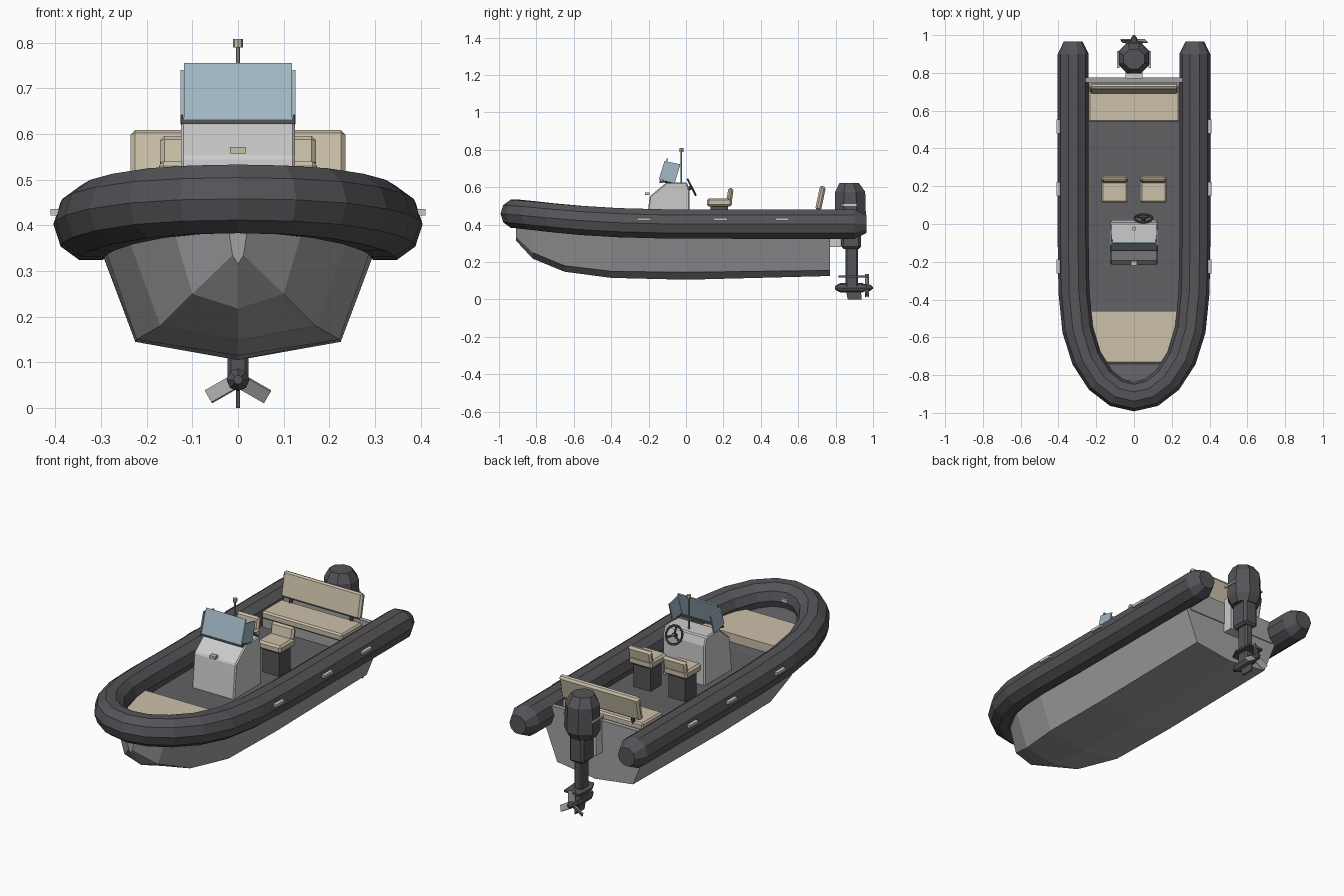
import bpy, bmesh, math
from mathutils import Vector, Matrix

if "Cube" in bpy.data.objects:
    bpy.data.objects.remove(bpy.data.objects["Cube"])


def mat(name, r, g, b):
    m = bpy.data.materials.new(name)
    m.diffuse_color = (r, g, b, 1)
    m.use_nodes = True
    m.node_tree.nodes["Principled BSDF"].inputs["Base Color"].default_value = m.diffuse_color
    return m


DARK = mat("dark_rubber", 0.09, 0.09, 0.10)
DECK = mat("deck_grey", 0.12, 0.12, 0.13)
BEIGE = mat("beige_vinyl", 0.60, 0.53, 0.40)
GLASS = mat("tinted_glass", 0.36, 0.48, 0.56)
GREY = mat("hull_grey", 0.36, 0.36, 0.37)
LIGHT = mat("light_grey", 0.62, 0.62, 0.63)


def mesh(name, verts, faces, m=None, bevel=0, segs=1):
    me = bpy.data.meshes.new(name)
    me.from_pydata([tuple(v) for v in verts], [], faces)
    bm = bmesh.new()
    bm.from_mesh(me)
    bmesh.ops.recalc_face_normals(bm, faces=bm.faces)
    bm.to_mesh(me)
    bm.free()
    ob = bpy.data.objects.new(name, me)
    bpy.context.collection.objects.link(ob)
    if m:
        me.materials.append(m)
    if bevel:
        b = ob.modifiers.new("bevel", 'BEVEL')
        b.width, b.segments = bevel, segs
    return ob


def loft(name, rings, m=None, caps=True, closed=True, bevel=0):
    n = len(rings[0])
    verts = [v for r in rings for v in r]
    faces = [(i * n + j, i * n + (j + 1) % n, (i + 1) * n + (j + 1) % n, (i + 1) * n + j)
             for i in range(len(rings) - 1) for j in range(n if closed else n - 1)]
    if caps:
        faces += [tuple(range(n)), tuple(range(len(verts) - n, len(verts)))]
    return mesh(name, verts, faces, m, bevel)


def prism(name, prof, x0, x1, m=None, bevel=0):
    """Side profile of (y, z) points, extruded along x."""
    return loft(name, [[(x, y, z) for y, z in prof] for x in (x0, x1)], m, bevel=bevel)


def box(name, x0, x1, y0, y1, z0, z1, m=None, bevel=0):
    return prism(name, [(y0, z0), (y1, z0), (y1, z1), (y0, z1)], x0, x1, m, bevel)


def rod(name, a, b, r0, r1=None, m=None, n=8):
    a, b = Vector(a), Vector(b)
    q = (b - a).to_track_quat('Z', 'Y')
    r1 = r0 if r1 is None else r1
    ring = lambda p, r: [p + q @ Vector((r * math.cos(t), r * math.sin(t), 0))
                         for t in [2 * math.pi * k / n for k in range(n)]]
    return loft(name, [ring(a, r0), ring(b, r1)], m)


# Inflatable collar: ten-sided tube swept round a U, tapered stern cones
half = [(.322, .965, .402, .05), (.322, .90, .402, .082), (.322, .3, .402, .082), (.322, -.1, .403, .082),
        (.318, -.36, .410, .082), (.298, -.56, .422, .082), (.252, -.71, .436, .081), (.178, -.825, .449, .080),
        (.092, -.892, .456, .079)]
path = half + [(0, -.913, .458, .079)] + [(-x, y, z, r) for x, y, z, r in reversed(half)]
rings = []
for i, (x, y, z, r) in enumerate(path):
    p, q = path[max(i - 1, 0)], path[min(i + 1, len(path) - 1)]
    t = Vector((q[0] - p[0], q[1] - p[1], 0)).normalized()
    side = Vector((-t.y, t.x, 0))
    rings.append([Vector((x, y, z)) + side * r * math.cos(a) + Vector((0, 0, r * math.sin(a)))
                  for a in [math.pi * k / 5 for k in range(10)]])
loft("inflatable_tube", rings, DARK)

# Rigid V hull: y, keel z, chine x z, gunwale x z
stations = [(.77, .125, .225, .155, .30, .345), (0, .105, .225, .145, .30, .345), (-.4, .115, .222, .15, .295, .36),
            (-.65, .148, .17, .18, .245, .385), (-.82, .218, .10, .25, .15, .42), (-.91, .315, .012, .335, .025, .42)]
loft("hull", [[(-gx, y, gz), (-cx, y, cz), (0, y, k), (cx, y, cz), (gx, y, gz)]
              for y, k, cx, cz, gx, gz in stations], GREY, closed=False)

# Deck floor rising towards the bow
deck = [(.77, .30, .37), (-.4, .295, .37), (-.65, .245, .385), (-.82, .15, .42), (-.91, .025, .43)]
loft("deck_floor", [[(-x, y, z), (x, y, z), (x, y, z - .02), (-x, y, z - .02)] for y, x, z in deck], DECK)
box("transom", -.27, .27, .75, .775, .33, .45, GREY)
box("motor_bracket", -.045, .045, .77, .825, .28, .47, LIGHT)

# Bow cushion following the tube
pad = [(-.46, .235, .42), (-.60, .215, .42), (-.73, .165, .42), (-.742, .155, .40)]
loft("bow_cushion", [[(-x, y, z), (x, y, z), (x, y, .36), (-x, y, .36)] for y, x, z in pad], BEIGE)

# Stern bench
box("bench_base", -.24, .24, .55, .75, .36, .42, GREY)
box("bench_cushion", -.24, .24, .54, .71, .42, .46, BEIGE, .008)
prism("bench_back", [(.69, .48), (.722, .475), (.748, .60), (.718, .612)], -.235, .235, BEIGE, .01)
for x in (-.18, .18):
    rod("bench_back_post", (x, .70, .44), (x, .712, .50), .01, m=DARK)

# Twin helm seats
for s in (-1, 1):
    c = .103 * s
    box("seat_pedestal", c - .05, c + .05, .13, .225, .36, .50, DARK)
    box("seat_cushion", c - .07, c + .07, .112, .245, .497, .54, BEIGE, .01)
    prism("seat_back", [(.215, .53), (.245, .525), (.255, .592), (.228, .598)], c - .068, c + .068, BEIGE, .01)

# Console
prism("console", [(-.215, .36), (-.195, .55), (-.105, .625), (.005, .625), (.02, .58), (.02, .36)],
      -.125, .125, LIGHT, .006)
box("bow_light", -.017, .017, -.22, -.195, .557, .572, BEIGE)

# Windscreen with raked front pane and side wings
prism("windscreen_front", [(-.142, .63), (-.136, .628), (-.096, .753), (-.102, .756)], -.118, .118, GLASS)
box("windscreen_frame", -.125, .125, -.143, -.128, .622, .632, DARK)
for s in (-1, 1):
    prism("windscreen_wing", [(-.145, .642), (-.06, .622), (-.03, .722), (-.115, .74)],
          s * .119, s * .126, GLASS)
    rod("windscreen_foot", (s * .12, -.14, .632), (s * .12, -.06, .622), .005, m=DARK)

# Steering wheel
c = Vector((.05, .03, .60))
axis = Vector((0, .89, .45)).normalized()
bpy.ops.mesh.primitive_torus_add(major_radius=.047, minor_radius=.006, major_segments=16, minor_segments=6,
                                 location=c, rotation=axis.to_track_quat('Z', 'Y').to_euler())
bpy.context.object.name = "steering_wheel"
bpy.context.object.data.materials.append(DARK)
rod("steering_column", c - axis * .05, c + axis * .006, .011, m=DARK)
for k in range(3):
    d = axis.to_track_quat('Z', 'Y') @ Vector((math.cos(k * 2.094 + 1.57), math.sin(k * 2.094 + 1.57), 0))
    rod("wheel_spoke", c, c + d * .046, .005, m=DARK, n=6)

# Stern light mast
rod("light_mast", (0, -.025, .62), (0, -.025, .79), .004, m=GREY)
rod("mast_light", (0, -.025, .789), (0, -.025, .808), .011, m=BEIGE)

# Grab handles and bow cleat
for s in (-1, 1):
    for y in (-.225, .185, .515):
        xs = sorted((s * .388, s * .41))
        box("grab_handle", *xs, y - .037, y + .037, .422, .436, LIGHT)
box("bow_cleat", -.02, .02, -.855, -.832, .455, .475, LIGHT, .003)


# Outboard motor: chamfered cowl built from octagonal rings
def octa(z, hx, y0, y1, k=.4):
    m, hy = (y0 + y1) / 2, (y1 - y0) / 2
    return [(a * hx, m + b * hy, z) for a, b in
            [(1, -k), (1, k), (k, 1), (-k, 1), (-1, k), (-1, -k), (-k, -1), (k, -1)]]


loft("motor_cowl", [octa(.40, .065, .815, .94), octa(.44, .085, .795, .962), octa(.575, .08, .797, .958),
                    octa(.622, .055, .82, .925)], DARK)
for s in (-1, 1):
    xs = sorted((s * .078, s * .09))
    box("cowl_vent", *xs, .825, .915, .50, .509, LIGHT)
box("motor_midsection", -.042, .042, .83, .935, .27, .42, DARK, .012)
box("motor_leg", -.023, .023, .852, .92, .06, .30, DARK, .008)
loft("cavitation_plate", [[(x, y, z) for x, y in [(-.025, .815), (.025, .815), (.052, .87), (.045, .97),
                          (-.045, .97), (-.052, .87)]] for z in (.118, .128)], DARK)
rod("gearcase", (0, .825, .062), (0, .945, .062), .025, m=DARK)
rod("gearcase_nose", (0, .825, .062), (0, .797, .062), .025, .010, DARK)
prism("skeg", [(.855, .045), (.935, .045), (.94, 0), (.865, 0)], -.004, .004, DARK)

# Three-bladed propeller
rod("propeller_hub", (0, .945, .062), (0, .985, .062), .022, .016, DARK)
rod("propeller_tip", (0, .985, .062), (0, 1.0, .062), .016, .004, DARK)
for k in range(3):
    b = box("propeller_blade", -.017, .017, -.003, .003, .012, .075, GREY)
    b.matrix_world = (Matrix.Translation((0, .968, .062)) @ Matrix.Rotation(k * 2 * math.pi / 3, 4, 'Y')
                      @ Matrix.Rotation(.5, 4, 'Z'))
